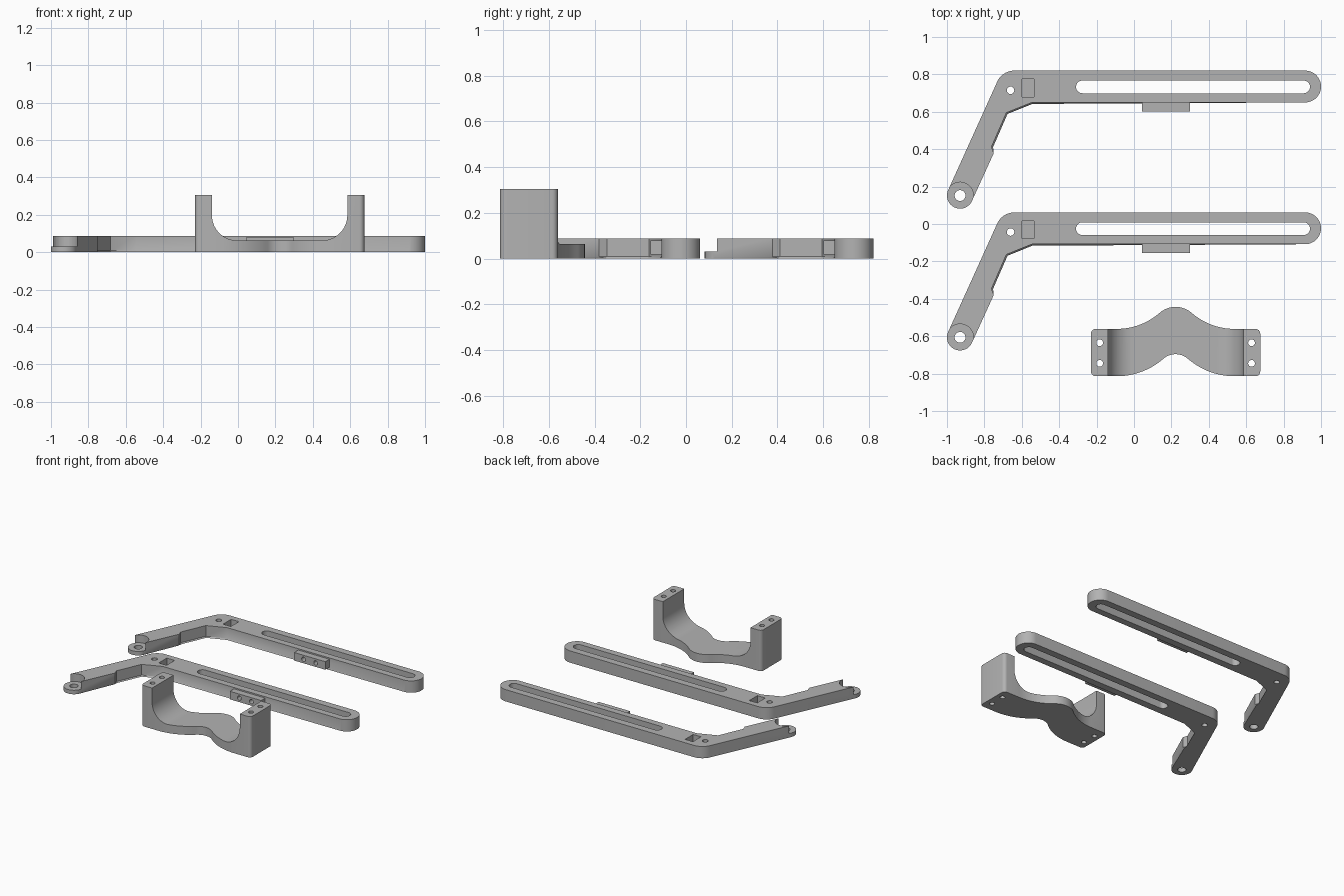
import bpy, bmesh, math

if "Cube" in bpy.data.objects:
    bpy.data.objects.remove(bpy.data.objects["Cube"])

grey = bpy.data.materials.new("plain grey")
grey.diffuse_color = (0.45, 0.45, 0.45, 1)
grey.use_nodes = True
grey.node_tree.nodes["Principled BSDF"].inputs["Base Color"].default_value = grey.diffuse_color


def arc(cx, cy, r, a0, a1, n=16):
    """Points on an arc, angles in degrees."""
    return [(cx + r * math.cos(math.radians(a0 + (a1 - a0) * i / n)),
             cy + r * math.sin(math.radians(a0 + (a1 - a0) * i / n))) for i in range(n + 1)]


def circle(cx, cy, r, n=32):
    return arc(cx, cy, r, 0, 360, n)[:-1]


def rect(x0, y0, x1, y1):
    return [(x0, y0), (x1, y0), (x1, y1), (x0, y1)]


def prism(bm, pts, lo, hi, axis="z"):
    """Extrude a closed outline along z (outline in xy) or along y (outline in xz)."""
    def place(p, h):
        return (p[0], p[1], h) if axis == "z" else (p[0], h, p[1])
    a = [bm.verts.new(place(p, lo)) for p in pts]
    b = [bm.verts.new(place(p, hi)) for p in pts]
    bottom = bm.faces.new(a[::-1])
    bm.faces.new(b)
    for i in range(len(a)):
        j = (i + 1) % len(a)
        bm.faces.new((a[i], a[j], b[j], b[i]))
    return bottom


def finish(name, bm):
    bmesh.ops.recalc_face_normals(bm, faces=bm.faces[:])
    me = bpy.data.meshes.new(name)
    bm.to_mesh(me)
    bm.free()
    me.materials.append(grey)
    ob = bpy.data.objects.new(name, me)
    bpy.context.collection.objects.link(ob)
    return ob


def carve(ob, cut_bm):
    """Subtract a cutter, apply it, then shade."""
    cutter = finish("cutter", cut_bm)
    cutter.hide_render = True
    mod = ob.modifiers.new("cut", "BOOLEAN")
    mod.operation, mod.solver, mod.object = "DIFFERENCE", "EXACT", cutter
    bpy.ops.object.select_all(action="DESELECT")
    ob.select_set(True)
    bpy.context.view_layer.objects.active = ob
    bpy.ops.object.modifier_apply(modifier=mod.name)
    bpy.data.objects.remove(cutter, do_unlink=True)
    bpy.ops.object.shade_smooth_by_angle(angle=math.radians(30))


def make_arm(label, dy):
    # bent arm outline: long bar end, bend, short leg tip, notch, inner corner
    lean = math.degrees(math.atan2(0.409, -0.912))
    pts = arc(0.915, 0.735, 0.085, -90, 90, 24)
    pts += arc(-0.64, 0.72, 0.1, 90, lean, 10)
    pts += arc(-0.93, 0.152, 0.07, lean, lean + 180, 24)
    pts += [(-0.75, 0.378), (-0.762, 0.412), (-0.682, 0.595), (-0.545, 0.65)]
    pts = [(x, y + dy) for x, y in pts]
    bm = bmesh.new()
    bottom = prism(bm, pts, 0, 0.088)
    # small chamfer around the underside
    bmesh.ops.bevel(bm, geom=list(bottom.edges), offset=0.008, segments=1,
                    affect="EDGES", profile=0.5)
    arm = finish(label + "_arm", bm)

    cut = bmesh.new()
    slot = arc(0.907, 0.733, 0.034, -90, 90) + arc(-0.276, 0.733, 0.034, 90, 270)
    prism(cut, [(x, y + dy) for x, y in slot], -0.1, 0.2)
    prism(cut, circle(-0.66, 0.715 + dy, 0.02), -0.1, 0.2)              # pivot hole
    prism(cut, rect(-0.6, 0.68 + dy, -0.535, 0.775 + dy), 0.025, 0.2)   # square pocket
    carve(arm, cut)

    # stepped tip: cleared above a thin floor, with a through hole
    cut = bmesh.new()
    prism(cut, circle(-0.93, 0.152 + dy, 0.0715, 48), 0.03, 0.2)
    carve(arm, cut)
    cut = bmesh.new()
    prism(cut, circle(-0.93, 0.152 + dy, 0.029), -0.1, 0.15)
    carve(arm, cut)

    # side tab with two screw holes
    bm = bmesh.new()
    prism(bm, rect(0.042, 0.018, 0.3, 0.078), 0.602 + dy, 0.655 + dy, "y")
    tab = finish(label + "_side_tab", bm)
    cut = bmesh.new()
    for x in (0.12, 0.22):
        prism(cut, circle(x, 0.048, 0.016, 24), 0.5 + dy, 0.648 + dy, "y")
    carve(tab, cut)


make_arm("rear", 0.0)
make_arm("front", -0.758)

# curved bracket
MID, HALF, Y0, Y1, R = 0.2225, 0.4525, -0.814, -0.561, 0.025


def wave(y, r1):
    """S-curve rising from a flat edge to a central crest, left to right."""
    dx, dz = 0.315, 0.118
    th = 2 * math.atan2(dz, dx)
    r2 = dx / math.sin(th) - r1
    deg = math.degrees(th)
    left = arc(MID - dx, y + r2, r2, -90, -90 + deg, 14)
    left += arc(MID, y + dz - r1, r1, 90 + deg, 90, 10)[1:]
    return left + [(2 * MID - x, v) for x, v in left[-2::-1]]


xl, xr = MID - HALF, MID + HALF
outline = arc(xl + R, Y0 + R, R, 180, 270, 6) + wave(Y0, 0.1)
outline += arc(xr - R, Y0 + R, R, 270, 360, 6) + arc(xr - R, Y1 - R, R, 0, 90, 6)
outline += wave(Y1, 0.13)[::-1] + arc(xl + R, Y1 - R, R, 90, 180, 6)
bm = bmesh.new()
prism(bm, outline, 0, 0.305)
bracket = finish("curved_bracket", bm)

# open channel with rounded lower corners, plus four screw holes in the legs
inner, floor, fr = 0.362, 0.063, 0.135
channel = arc(MID - inner + fr, floor + fr, fr, 180, 270) + arc(MID + inner - fr, floor + fr, fr, 270, 360)
channel += [(MID + inner, 0.5), (MID - inner, 0.5)]
cut = bmesh.new()
prism(cut, channel, -1.2, -0.2, "y")
for side in (-1, 1):
    for y in (-0.635, -0.745):
        prism(cut, circle(MID + side * 0.406, y, 0.018, 24), -0.1, 0.5)
carve(bracket, cut)
